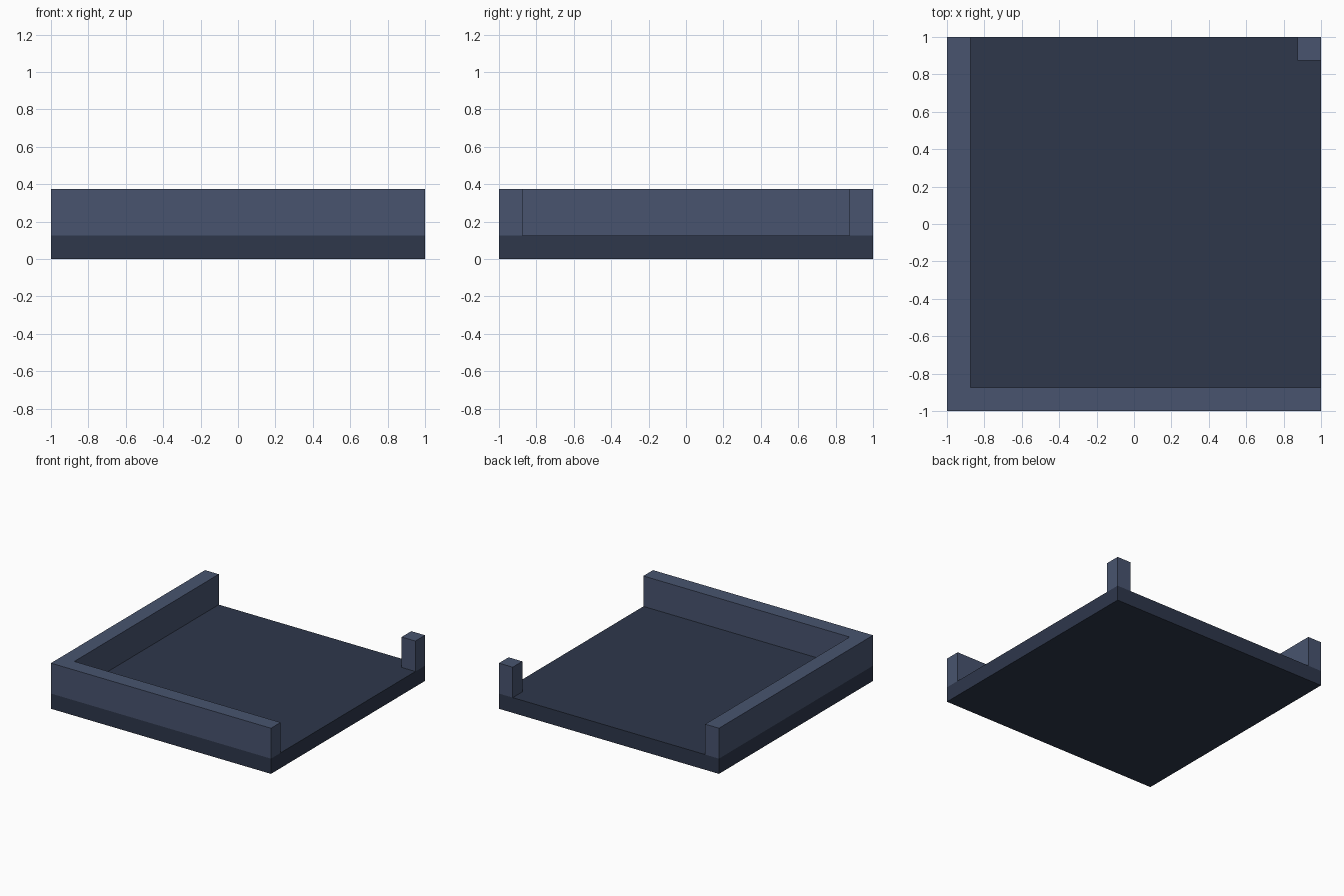
import bpy
import bmesh

cube = bpy.data.objects.get("Cube")
if cube:
    bpy.data.objects.remove(cube, do_unlink=True)

BASE_TOP, WALL_TOP = 0.125, 0.375
EDGE, INNER = 1.0, 0.875  # outer edge and inner face of the walls


def make_material(name, rgb):
    """Flat material from 0-255 sRGB values."""
    linear = [((c / 255 + 0.055) / 1.055) ** 2.4 for c in rgb] + [1.0]
    mat = bpy.data.materials.new(name)
    mat.use_nodes = True
    mat.diffuse_color = linear
    mat.node_tree.nodes["Principled BSDF"].inputs["Base Color"].default_value = linear
    return mat


def make_prism(name, outline, z0, z1, mat):
    """Extrude a counter-clockwise floor outline from z0 to z1."""
    bm = bmesh.new()
    face = bm.faces.new([bm.verts.new((x, y, z0)) for x, y in outline])
    top = bmesh.ops.extrude_face_region(bm, geom=[face], use_keep_orig=True)
    verts = [v for v in top["geom"] if isinstance(v, bmesh.types.BMVert)]
    bmesh.ops.translate(bm, verts=verts, vec=(0, 0, z1 - z0))
    bmesh.ops.recalc_face_normals(bm, faces=bm.faces)
    mesh = bpy.data.meshes.new(name)
    bm.to_mesh(mesh)
    bm.free()
    mesh.materials.append(mat)
    obj = bpy.data.objects.new(name, mesh)
    bpy.context.collection.objects.link(obj)
    return obj


def rect(x0, y0, x1, y1):
    return [(x0, y0), (x1, y0), (x1, y1), (x0, y1)]


floor_mat = make_material("dark slate", (46, 55, 75))
wall_mat = make_material("slate blue", (72, 84, 111))

# Square floor slab
make_prism("floor_slab", rect(-EDGE, -EDGE, EDGE, EDGE), 0, BASE_TOP, floor_mat)

# L-shaped wall along the front and right sides
l_outline = [(-EDGE, -EDGE), (EDGE, -EDGE), (EDGE, -INNER),
             (-INNER, -INNER), (-INNER, EDGE), (-EDGE, EDGE)]
make_prism("corner_wall", l_outline, BASE_TOP, WALL_TOP, wall_mat)

# Post at the back left corner
make_prism("corner_post", rect(INNER, INNER, EDGE, EDGE), BASE_TOP, WALL_TOP, wall_mat)
